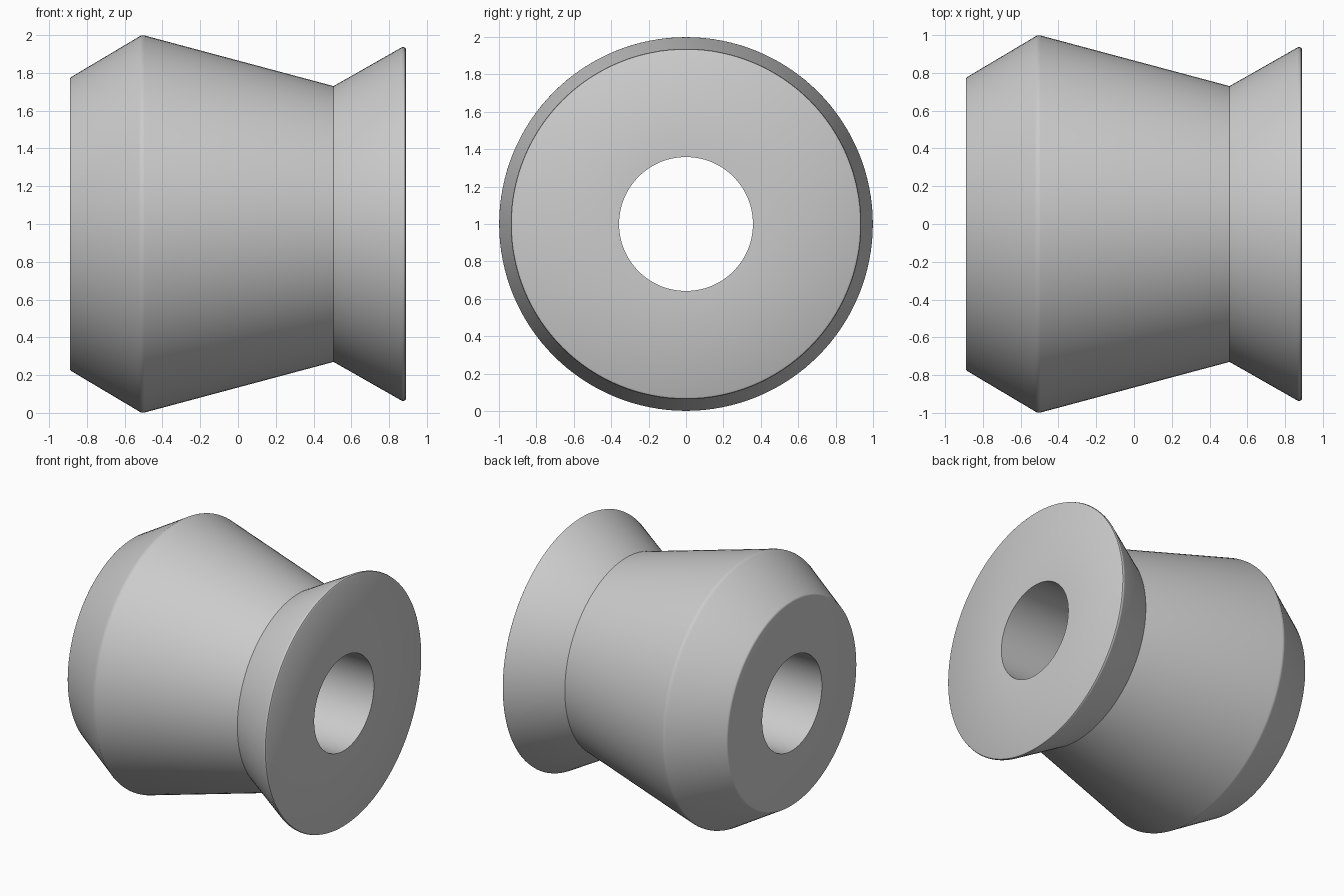
import bpy, bmesh, math
from mathutils import Matrix, Vector

if "Cube" in bpy.data.objects:
    bpy.data.objects.remove(bpy.data.objects["Cube"])

SEGMENTS = 128
HOLE = 0.358

# Outer outline (x along the axle, radius), from the left bore rim to the right one
profile = [
    (-0.89, HOLE),
    (-0.89, 0.766), (-0.888, 0.773), (-0.882, 0.779),              # left edge
    (-0.527, 0.990), (-0.518, 0.996), (-0.507, 0.999), (-0.495, 0.998),  # rounded shoulder
    (0.506, 0.730),                                              # groove
    (0.866, 0.935), (0.875, 0.937), (0.884, 0.934), (0.89, 0.925),  # flange lip
    (0.89, HOLE),
]

# Spin the closed outline around the axle to make the roller with its bore
mesh = bpy.data.meshes.new("roller")
bm = bmesh.new()
rings = []
for x, r in profile:
    rings.append([bm.verts.new((x, r * math.cos(a), 1 + r * math.sin(a)))
                  for a in (2 * math.pi * i / SEGMENTS for i in range(SEGMENTS))])
for k, ring in enumerate(rings):
    nxt = rings[(k + 1) % len(rings)]
    for i in range(SEGMENTS):
        j = (i + 1) % SEGMENTS
        bm.faces.new((ring[i], ring[j], nxt[j], nxt[i]))
bmesh.ops.recalc_face_normals(bm, faces=bm.faces)
bm.to_mesh(mesh)
bm.free()

roller = bpy.data.objects.new("roller", mesh)
bpy.context.collection.objects.link(roller)

# Plain grey
grey = bpy.data.materials.new("grey")
grey.diffuse_color = (0.6, 0.6, 0.6, 1)
grey.use_nodes = True
grey.node_tree.nodes["Principled BSDF"].inputs["Base Color"].default_value = grey.diffuse_color
mesh.materials.append(grey)

# Smooth sides with crisp rims and groove
bpy.context.view_layer.objects.active = roller
roller.select_set(True)
bpy.ops.object.shade_smooth_by_angle(angle=math.radians(35))
